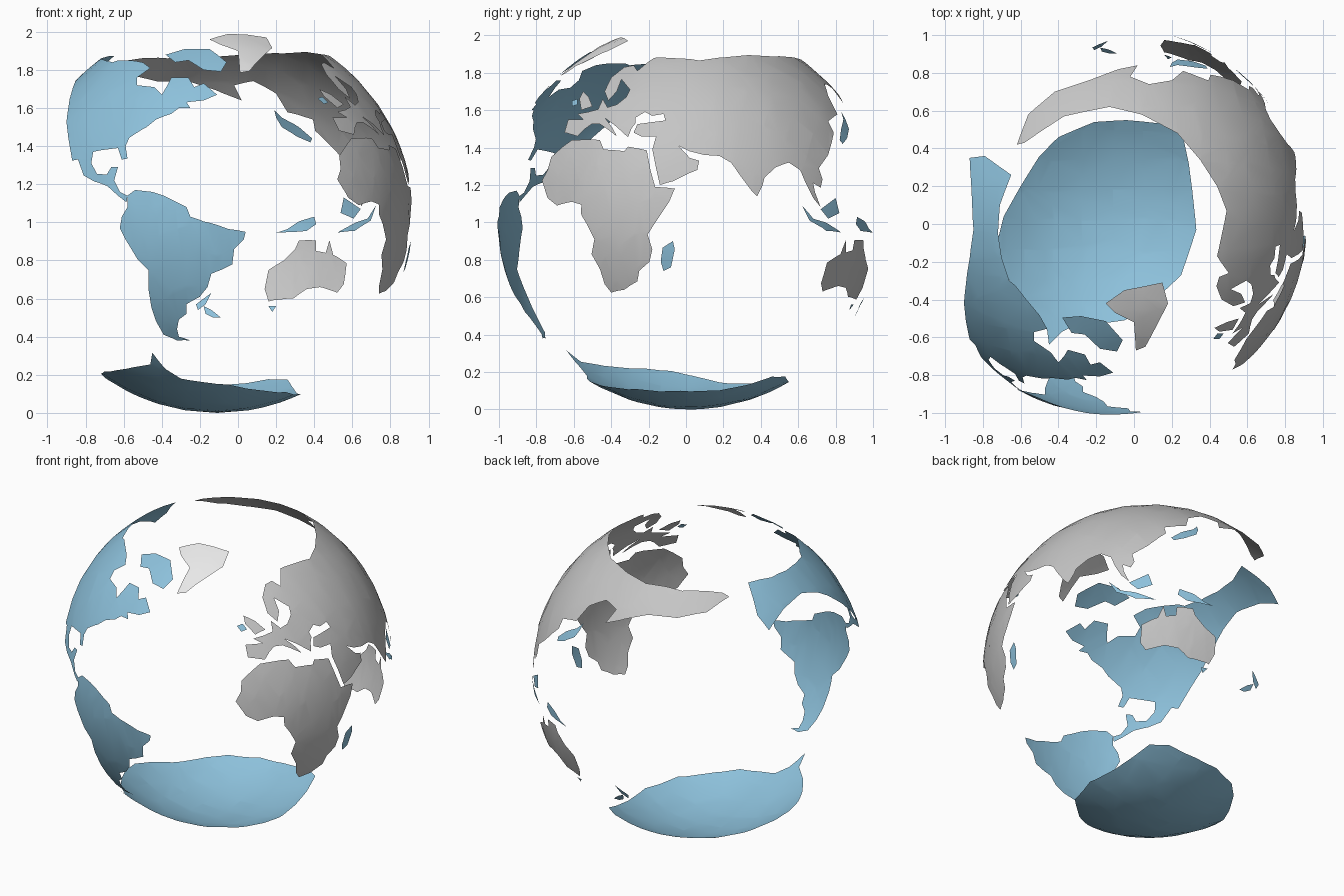
import bpy, bmesh, math
from mathutils import Vector

# Globe of thin land shells: sphere radius and centre
R = 1.03
CX, CY, CZ = -0.11, 0.02, 1.03


def mat(name, rgb):
    m = bpy.data.materials.new(name)
    m.diffuse_color = (*rgb, 1)
    return m


BLUE = mat("pale blue", (0.27, 0.54, 0.72))
GREY = mat("light grey", (0.56, 0.56, 0.56))
WHITE = mat("white", (0.98, 0.98, 0.98))


def third(a, b):
    return math.sqrt(max(0.0, R * R - a * a - b * b))


# Outline points (in hundredths) put on the sphere from one viewing side
def front(pts, s=-1):
    return [Vector((x/100 - CX, s * third(x/100 - CX, z/100 - CZ), z/100 - CZ)) for x, z in pts]


def back(pts):
    return front(pts, 1)


def right(pts):
    return [Vector((third(y/100 - CY, z/100 - CZ), y/100 - CY, z/100 - CZ)) for y, z in pts]


def top(pts, s=1):
    return [Vector((x/100 - CX, y/100 - CY, s * third(x/100 - CX, y/100 - CY))) for x, y in pts]


def land(name, pts, material, pole=1, step=0.16):
    """Fill an outline in a polar map, cut it on a grid, wrap it on the sphere."""
    bm = bmesh.new()
    vs = []
    for p in pts:
        t = math.acos(max(-1, min(1, pole * p.z / p.length)))
        a = math.atan2(p.y, p.x)
        vs.append(bm.verts.new((t * math.cos(a), t * math.sin(a), 0)))
    f = bm.faces.new(vs)
    f.normal_update()
    bmesh.ops.triangulate(bm, faces=[f])
    for axis in (0, 1):
        lo = min(v.co[axis] for v in bm.verts)
        hi = max(v.co[axis] for v in bm.verts)
        for i in range(math.ceil(lo / step), math.floor(hi / step) + 1):
            co, no = Vector((0, 0, 0)), Vector((0, 0, 0))
            co[axis], no[axis] = i * step, 1
            bmesh.ops.bisect_plane(bm, geom=bm.verts[:] + bm.edges[:] + bm.faces[:],
                                   dist=1e-5, plane_co=co, plane_no=no)
    bmesh.ops.triangulate(bm, faces=bm.faces[:])
    for v in bm.verts:
        t, a = math.hypot(v.co.x, v.co.y), math.atan2(v.co.y, v.co.x)
        v.co = (R * math.sin(t) * math.cos(a), R * math.sin(t) * math.sin(a), pole * R * math.cos(t))
    bm.normal_update()
    for f in bm.faces:
        if f.normal.dot(f.calc_center_median()) < 0:
            f.normal_flip()
        f.smooth = True
    me = bpy.data.meshes.new(name)
    bm.to_mesh(me)
    bm.free()
    me.materials.append(material)
    ob = bpy.data.objects.new(name, me)
    ob.location = (CX, CY, CZ)
    bpy.context.collection.objects.link(ob)


# North America: mainland from the front, far north-west from the top
na_front = front([
    (-63, 185), (-50, 184), (-46, 181), (-53, 176), (-53, 172), (-44, 171), (-40, 167), (-37, 172),
    (-35, 176), (-26, 176), (-23, 171), (-18, 173), (-11, 167), (-18, 164), (-27, 163), (-25, 160),
    (-31, 160), (-35, 157), (-43, 154), (-48, 150), (-57, 144.5), (-59, 140), (-58, 133.5),
    (-61, 133), (-63, 139), (-71, 138), (-76, 137), (-77, 131), (-74, 125.5), (-69, 125),
    (-66.5, 129), (-63, 129), (-65, 122), (-62, 116), (-58, 114), (-58.5, 110.5), (-63, 114),
    (-68.5, 119), (-75.5, 121.5), (-81, 124.6), (-84, 133)])
na_top = top([(-87, -61), (-90, -42), (-87, -18), (-85, -3), (-86, 18), (-87, 35), (-79, 36),
              (-65, 26), (-71, 10), (-72, -5), (-70, -18), (-66, -30)])
land("north_america", na_front + na_top, BLUE)
land("arctic_island", front([(-38, 188), (-28, 191), (-15, 191), (-6, 184), (-9, 179),
                             (-18, 180), (-26, 185), (-33, 184)]), BLUE)

# South America
land("south_america", front([
    (-58, 114), (-54, 117), (-45, 116), (-39, 114), (-33, 111), (-27, 108), (-25, 103),
    (-18, 100.5), (-5, 96.5), (4, 95), (3, 91), (-2, 86), (-3, 78), (-9, 75), (-14, 73),
    (-16, 66), (-20, 61), (-27, 57), (-27, 52), (-31, 49), (-32, 44), (-31, 40), (-25, 38),
    (-32, 38), (-39, 41), (-43, 48), (-45.5, 55.5), (-47, 65), (-47, 75), (-53, 81),
    (-59, 91), (-62, 97), (-61, 103), (-58, 108)]), BLUE)

# Greenland
land("greenland", top([(-15, -42), (-5, -35), (15, -31), (18, -42), (6, -65), (1, -67),
                       (0, -52), (-10, -47)]), WHITE)

# Africa
land("africa", right([
    (-77, 122.5), (-74, 128), (-72, 135), (-66.5, 140), (-61, 144), (-46, 144), (-44, 139),
    (-33, 138), (-31, 140.5), (-21, 138.5), (-19, 128), (-16.5, 119), (-6, 118), (-9, 111),
    (-17, 99), (-20.5, 93.5), (-18, 85.5), (-19.5, 79), (-25, 74), (-26, 68.5), (-33, 64),
    (-40, 62.5), (-43.5, 67), (-46, 75), (-50.5, 83), (-49, 91), (-53, 99), (-56, 104),
    (-56, 109.5), (-61, 111), (-69, 109), (-74, 113)]), GREY)

# Eurasia: southern coast, far east and arctic coast, then Europe round to the inland sea
south_coast = right([
    (-18, 139), (-16, 129), (-14, 120), (-7, 122), (6, 128), (7, 133), (2, 134.5), (-4, 141),
    (2, 138), (10, 136), (18, 135.5), (24, 132), (29, 125), (35, 117), (38, 114), (41, 120),
    (42, 124), (48, 129.5), (55, 132), (61, 128), (64, 121), (68, 113), (72, 108), (69, 116),
    (68, 121), (72, 118.5), (73, 123), (71, 129), (76, 136), (78, 143), (79, 148), (76, 154)])
far_east = top([
    (26, 81), (20, 76), (8, 74), (-2, 78), (2, 84), (-8, 82), (-24, 76), (-42, 70), (-56, 58),
    (-62, 42), (-58, 43), (-37, 57), (-13, 62), (4, 58), (23, 48), (35, 34), (44, 20), (49, 7)])
europe = right([
    (-17, 188), (-20, 186), (-26, 181), (-28, 184), (-33, 183), (-40, 177.5), (-43.5, 170),
    (-41.5, 165), (-37, 170), (-34.5, 176.5), (-30, 171), (-32, 167), (-37, 163), (-42, 161.5),
    (-44.5, 166), (-47, 160.5), (-52.5, 159), (-58, 158), (-55, 155), (-63, 155), (-65, 148),
    (-58, 146), (-54, 150), (-50.5, 152.5), (-46, 152.5), (-37, 146), (-39, 150), (-43, 155.5),
    (-37, 151), (-31, 145.5), (-29, 150.5), (-27, 153), (-27, 156), (-22, 159), (-18, 157),
    (-12, 158), (-11, 154.5), (-19, 153.5), (-26, 152.5), (-28, 148), (-24, 146), (-16, 146)])
land("eurasia", south_coast + far_east + europe, GREY)

# Australia
land("australia", back([
    (14, 65), (16, 75), (24, 80), (30, 86), (32, 90.5), (41, 90.5), (41, 85), (46, 84),
    (48, 90.5), (50, 83), (57, 78.5), (55.5, 67.5), (52, 63), (43, 66), (36, 65), (29, 60),
    (16, 58.5)]), GREY)

# Antarctica
land("antarctica", top([
    (-72, -8), (-69, 4), (-60, 20), (-50, 36), (-40, 46), (-21, 54), (-4, 55), (16, 53),
    (26, 46), (29, 32), (33, -3), (25, -27), (8, -43), (-5, -51), (-20, -53), (-30, -53),
    (-38, -57), (-45, -64), (-46, -56), (-56, -46), (-64, -34), (-70, -21)], -1), BLUE, -1)

# Islands seen from the right
land("britain", right([(-56, 160), (-50, 162), (-52, 167), (-55, 170), (-57, 166)]), GREY)
land("ireland", right([(-61, 162), (-58, 163), (-58, 166), (-61, 165)]), BLUE)
land("madagascar", right([(-13.5, 79), (-12.5, 86.5), (-7, 90), (-6, 85.5), (-8, 76), (-12, 74)]), BLUE)
land("borneo", right([(72, 107), (80, 113), (82, 105), (76, 102)]), BLUE)
land("sumatra_java", right([(62, 109), (68, 102), (83, 94.5), (75, 95.5), (66, 101)]), BLUE)

# Islands on the back
land("japan", back([(19, 159), (23, 155), (32, 150), (39, 144), (38, 142), (31, 145),
                    (23, 150), (20, 155)]), BLUE)
land("new_guinea", back([(20, 94.5), (26, 96.5), (32, 100.5), (40, 103), (41, 99),
                         (36, 95.5), (30, 95)]), BLUE)
land("tasmania", back([(16, 56), (20, 56), (18, 53)]), BLUE)
land("new_zealand_north", back([(-14, 63), (-17, 57), (-21, 54), (-22, 57), (-18, 60)]), BLUE)
land("new_zealand_south", back([(-18, 56), (-14, 54), (-9, 50), (-13, 50), (-17, 52)]), BLUE)
